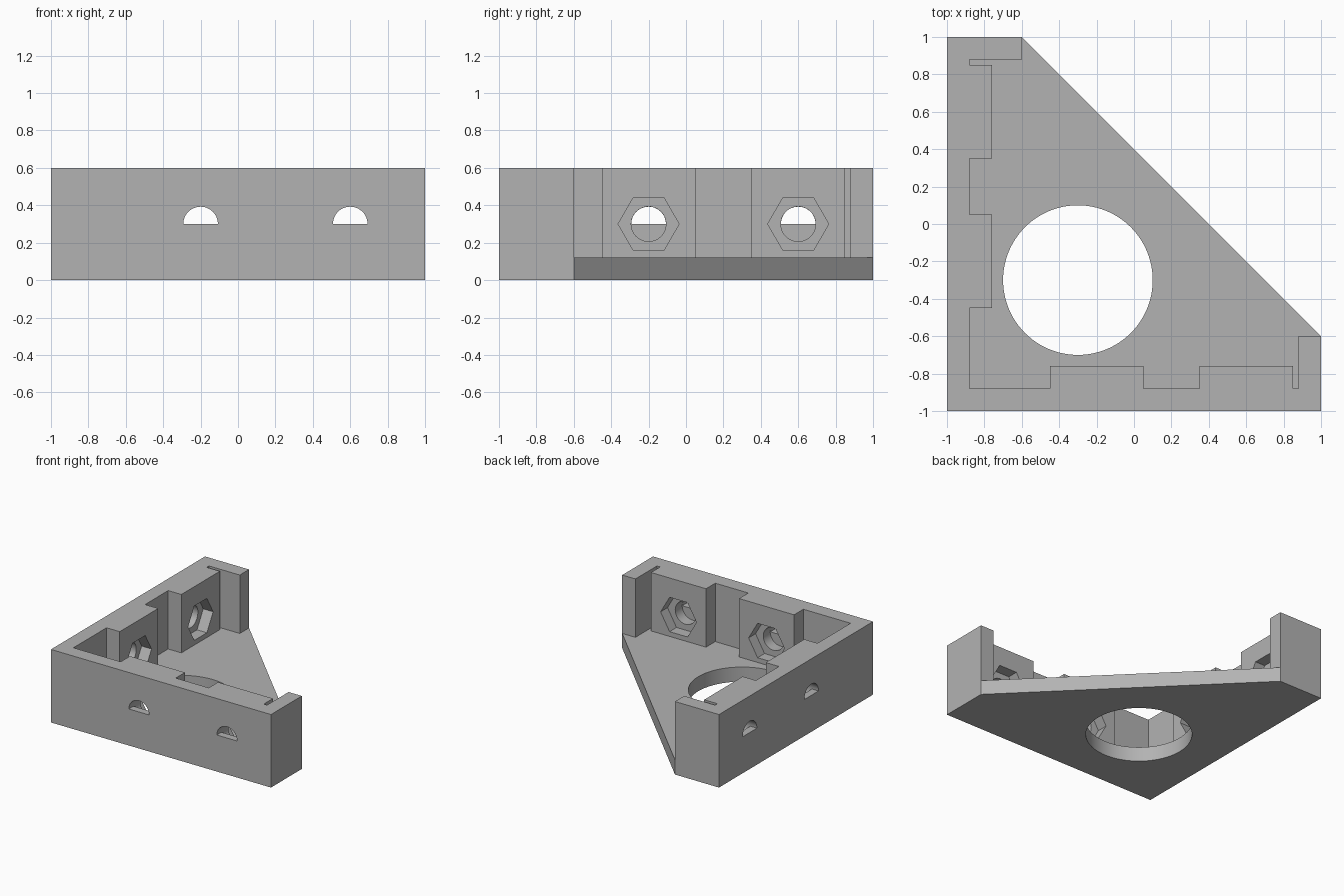
import bpy, bmesh
from math import cos, sin, pi, radians

if "Cube" in bpy.data.objects:
    bpy.data.objects.remove(bpy.data.objects["Cube"], do_unlink=True)

grey = bpy.data.materials.new("plain grey")
grey.use_nodes = True
grey.diffuse_color = (0.45, 0.45, 0.45, 1)
grey.node_tree.nodes["Principled BSDF"].inputs["Base Color"].default_value = (0.45, 0.45, 0.45, 1)

FLOOR, TOP = 0.12, 0.6      # floor thickness, wall height
BLOCK = -0.76               # inner face of the nut blocks
SKIN = -0.94                # depth where the screw bore turns into a half bore


def prism(name, points, low, high, place):
    """Extrude a 2D outline from low to high; place maps (u, v, w) to x, y, z."""
    bm = bmesh.new()
    bottom = [bm.verts.new(place(u, v, low)) for u, v in points]
    top = [bm.verts.new(place(u, v, high)) for u, v in points]
    bm.faces.new(bottom)
    bm.faces.new(top)
    for i in range(len(points)):
        j = (i + 1) % len(points)
        bm.faces.new((bottom[i], bottom[j], top[j], top[i]))
    bmesh.ops.recalc_face_normals(bm, faces=bm.faces)
    mesh = bpy.data.meshes.new(name)
    bm.to_mesh(mesh)
    bm.free()
    mesh.materials.append(grey)
    ob = bpy.data.objects.new(name, mesh)
    bpy.context.collection.objects.link(ob)
    return ob


def arc(cx, cy, radius, sides, sweep=2 * pi):
    count = sides if sweep == 2 * pi else sides + 1
    return [(cx + radius * cos(sweep * i / sides), cy + radius * sin(sweep * i / sides))
            for i in range(count)]


def upright(u, v, w):
    return (u, v, w)


def through_front(u, v, w):
    return (u, w, v)


def through_side(u, v, w):
    return (w, u, v)


def cut(body, cutter):
    cutter.hide_render = True
    mod = body.modifiers.new("cut", 'BOOLEAN')
    mod.operation = 'DIFFERENCE'
    mod.solver = 'EXACT'
    mod.object = cutter
    bpy.context.view_layer.objects.active = body
    bpy.ops.object.modifier_apply(modifier=mod.name)
    bpy.data.objects.remove(cutter, do_unlink=True)


# Solid corner block with a diagonal side
outline = [(-1, -1), (1, -1), (1, -0.6), (-0.6, 1), (-1, 1)]
bracket = prism("corner_bracket", outline, 0, TOP, upright)

# Cavity that leaves the floor, thin walls, nut blocks and end caps
steps = [(-0.45, -0.88), (-0.45, BLOCK), (0.05, BLOCK), (0.05, -0.88), (0.35, -0.88),
         (0.35, BLOCK), (0.85, BLOCK), (0.85, -0.88), (0.88, -0.88), (0.88, -0.6), (1.2, -0.6)]
cavity = [(-0.88, -0.88)] + steps + [(1.2, 1.2)] + [(y, x) for x, y in reversed(steps)]
cut(bracket, prism("cavity_cutter", cavity, FLOOR, TOP + 0.2, upright))

# Large round opening in the floor
cut(bracket, prism("opening_cutter", arc(-0.3, -0.3, 0.4, 96), -0.1, FLOOR + 0.1, upright))

# Nut pockets and screw holes on both walls
for place in (through_front, through_side):
    for u in (-0.2, 0.6):
        cut(bracket, prism("nut_cutter", arc(u, 0.3, 0.163, 6), BLOCK - 0.09, BLOCK + 0.05, place))
        cut(bracket, prism("bore_cutter", arc(u, 0.3, 0.093, 48), SKIN, BLOCK, place))
        cut(bracket, prism("half_bore_cutter", arc(u, 0.3, 0.0925, 24, pi),
                           -1.1, SKIN + 0.01, place))

bpy.ops.object.select_all(action='DESELECT')
bracket.select_set(True)
bpy.context.view_layer.objects.active = bracket
bpy.ops.object.shade_smooth_by_angle(angle=radians(30))
